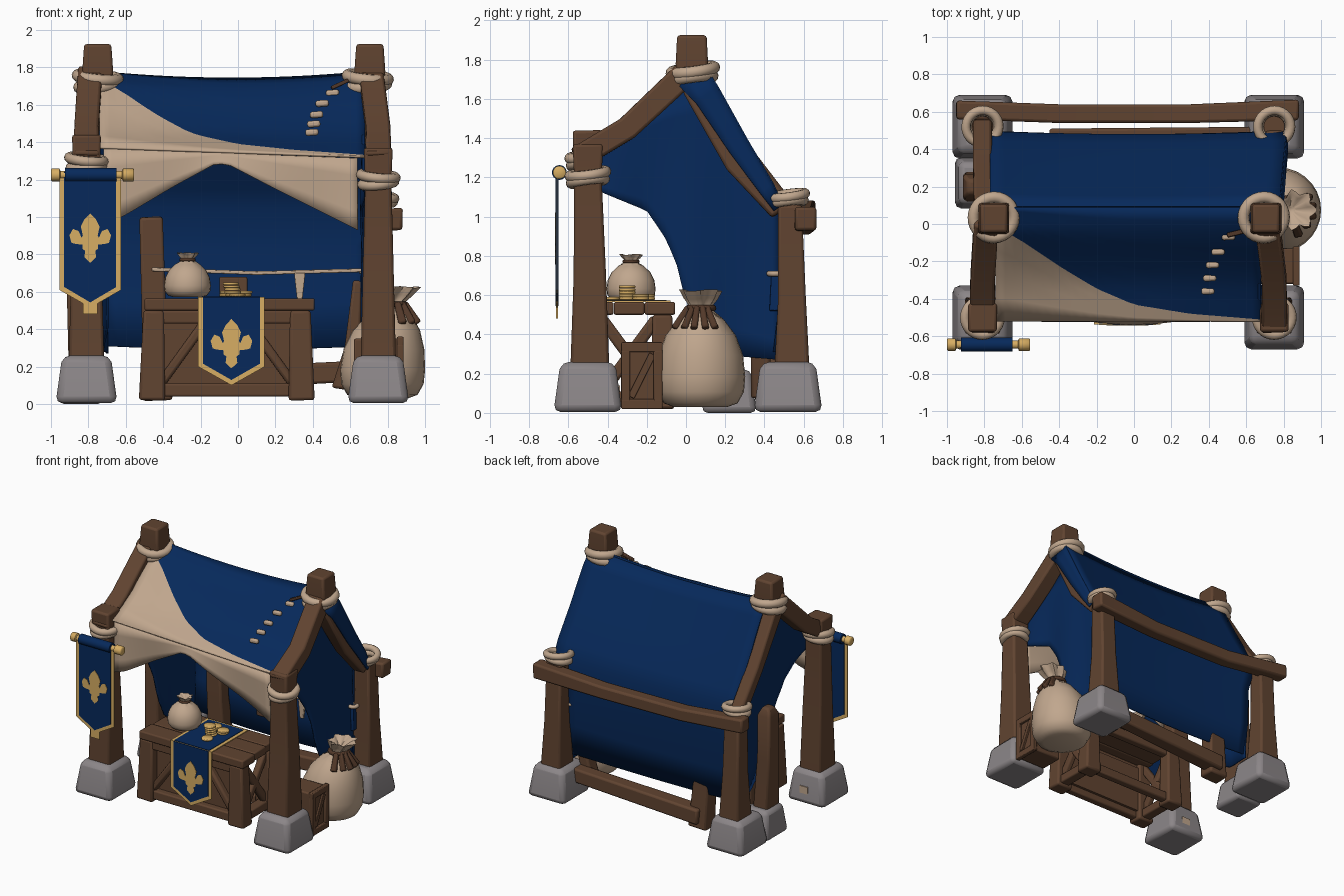
import bpy, bmesh, math, random
from mathutils import Vector, Matrix

random.seed(4)
if "Cube" in bpy.data.objects:
    bpy.data.objects.remove(bpy.data.objects["Cube"])

def material(name, *rgb):
    m = bpy.data.materials.new(name)
    m.use_nodes = True
    m.diffuse_color = (*rgb, 1)
    m.node_tree.nodes["Principled BSDF"].inputs["Base Color"].default_value = (*rgb, 1)
    return m

BLUE = material("royal blue cloth", .002, .022, .104)
CREAM = material("cream canvas", .53, .385, .27)
WOOD = material("brown wood", .118, .057, .03)
DARK = material("dark leather", .085, .04, .022)
STONE = material("grey stone", .26, .238, .246)
GOLD = material("pale gold", .68, .42, .125)

def finish(name, bm, *mats, bevel=0, thick=0, angle=40):
    mesh = bpy.data.meshes.new(name)
    bmesh.ops.recalc_face_normals(bm, faces=bm.faces)
    bm.to_mesh(mesh)
    bm.free()
    mesh.shade_smooth()
    mesh.set_sharp_from_angle(angle=math.radians(angle))
    ob = bpy.data.objects.new(name, mesh)
    bpy.context.collection.objects.link(ob)
    for m in mats:
        mesh.materials.append(m)
    if thick:
        mod = ob.modifiers.new("thickness", 'SOLIDIFY')
        mod.thickness, mod.offset = thick, 0
    if bevel:
        mod = ob.modifiers.new("soft edges", 'BEVEL')
        mod.width, mod.segments = bevel, 2
    return ob

def skin(bm, loops):
    for lo, hi in zip(loops, loops[1:]):
        for i in range(len(lo)):
            bm.faces.new((lo[i - 1], lo[i], hi[i], hi[i - 1]))
    bm.faces.new(loops[0])
    bm.faces.new(loops[-1])

def beam(name, rings, mat=WOOD, bevel=.015):
    """Loft of rectangles: each ring is (point, width, depth)."""
    bm = bmesh.new()
    d = (Vector(rings[-1][0]) - Vector(rings[0][0])).normalized()
    u = Vector((0, 1, 0)) if abs(d.x) > .6 else Vector((1, 0, 0))
    u = (u - d * u.dot(d)).normalized()
    skin(bm, [[bm.verts.new(Vector(p) + u * w / 2 * a + d.cross(u) * t / 2 * b)
               for a, b in ((-1, -1), (1, -1), (1, 1), (-1, 1))] for p, w, t in rings])
    return finish(name, bm, mat, bevel=bevel)

def box(name, lo, hi, mat=WOOD, bevel=.01):
    x, y, w, t = (lo[0] + hi[0]) / 2, (lo[1] + hi[1]) / 2, hi[0] - lo[0], hi[1] - lo[1]
    return beam(name, [((x, y, lo[2]), w, t), ((x, y, hi[2]), w, t)], mat, bevel)

def sheet(name, nu, nv, point, mats=(BLUE,), split=99):
    """Cloth grid from point(u, row); rows past the split take the second colour."""
    bm = bmesh.new()
    g = [[bm.verts.new(point(i / nu, j)) for i in range(nu + 1)] for j in range(nv + 1)]
    for j in range(nv):
        for i in range(nu):
            bm.faces.new((g[j][i], g[j][i + 1], g[j + 1][i + 1], g[j + 1][i])).material_index = int(j >= split)
    return finish(name, bm, *mats, thick=.012, angle=60)

def plate(name, pts, y, mat, t=.006):
    bm = bmesh.new()
    skin(bm, [[bm.verts.new((x, y + k, z)) for x, z in pts] for k in (0, t)])
    return finish(name, bm, mat, angle=20)

def lathe(name, profile, loc, mat, ruffle_from=99, n=28, lean=0):
    bm = bmesh.new()
    loops = [[] for p in profile]
    for k, (r, z) in enumerate(profile):
        amp = .16 if k >= ruffle_from else 0
        for a in (math.tau * i / n for i in range(n)):
            q = r * (1 + amp * math.cos(7 * a))
            p = Vector((q * math.cos(a) + lean * z ** 3, q * math.sin(a), z + amp * r * .3 * math.sin(3 * a)))
            loops[k].append(bm.verts.new(p + Vector(loc)))
    skin(bm, loops)
    return finish(name, bm, mat, angle=60)

def ring(name, loc, major, minor, mat=CREAM, tilt=(0, 0, 0)):
    bpy.ops.mesh.primitive_torus_add(location=loc, rotation=tilt, major_radius=major, minor_radius=minor,
                                     major_segments=28, minor_segments=10)
    bpy.context.object.name = name
    bpy.context.object.data.materials.append(mat)
    bpy.ops.object.shade_smooth()

def lashing(name, x, y, z, major, minor):
    for k in (-1, 1):
        ring(name, (x, y, z + k * minor * .7), major * (1 + .04 * k), minor, CREAM, (.13, .1 * k, 0))

def interp(table, t):
    for (a, va), (b, vb) in zip(table, table[1:]):
        if t <= b:
            return va + (vb - va) * max(0, (t - a) / (b - a))
    return table[-1][1]

# Frame: stones, posts, rafters and rope lashings on both sides
for side, x, xr, xt, top, inset in (("right", -.81, -.75, -.79, 1.44, 0), ("left", .75, .705, .71, 1.37, .055)):
    for end, y in (("front", -.5), ("back", .52)):
        beam(f"{end}_{side}_stone", [((x, y, .005), .33, .35), ((x, y, .22), .27, .29), ((x, y, .26), .24, .26)], STONE, .035)
    beam(f"front_{side}_post", [((x, -.49, .2), .19, .2), ((x, -.49, .7), .165, .165), ((x, -.5, 1.2), .14, .14), ((x, -.5, top), .155, .155)])
    beam(f"back_{side}_post", [((x, .54, .2), .18, .18), ((x, .54, .6), .14, .14), ((x, .53, 1.06), .13, .12)])
    beam(f"front_{side}_rafter", [((x, -.55, 1.3), .14, .12), ((x, -.3, 1.45), .13, .12), ((xt, .03, 1.76), .13, .13)])
    beam(f"back_{side}_rafter", [((xt, .03, 1.72 - inset), .13, .11), ((x, .3 - inset, 1.32 - inset), .1, .09), ((x, .53 - inset, 1.02), .1, .09)])
    beam(f"ridge_{side}_post", [((xr, .03, 1.64), .15, .15), ((xr, .03, 1.78), .165, .165), ((xr, .03, 1.925), .145, .15)])
    lashing(f"ridge_{side}_rope", xr - inset * .2, .035, 1.725, .105, .031)
    lashing(f"front_{side}_rope", x, -.5, 1.2 if x > 0 else 1.29, .09, .027)
    lashing(f"back_{side}_rope", x, .52, 1.09, .085, .025)
beam("back_beam", [((-.95, .61, 1.03), .1, .11), ((-.4, .59, .97), .1, .1), ((.3, .59, .96), .1, .1), ((.88, .61, .99), .11, .12)])
beam("lower_back_beam", [((-.45, .45, .12), .12, .12), ((.72, .47, .18), .1, .11)])
beam("inner_post", [((-.43, .42, .02), .16, .13), ((-.45, .39, .5), .13, .11), ((-.465, .39, 1), .125, .1)])
beam("short_side_stone", [((-.84, .22, 0), .24, .28), ((-.84, .22, .22), .19, .22)], STONE, .03)
beam("short_side_post", [((-.84, .2, .18), .13, .16), ((-.86, .2, .6), .11, .14), ((-.86, .2, .94), .11, .13), ((-.86, .2, 1), .06, .07)])
beam("curved_inner_post", [((.55, .38, .08), .1, .1), ((.61, .38, .3), .08, .1), ((.64, .38, .66), .05, .1)])
box("stone_patch", (-.83, -.346, .07), (-.76, -.336, .14), CREAM, 0)

# Front roof with a cream sweep along its eave, and the valance below it
edge = [(-.74, .16), (-.6, .29), (-.4, .51), (-.2, .71), (0, .85), (.3, .93), (.68, .98)]
drop = [(0, 0), (.2, .15), (.45, .5), (.65, .75), (1, 1)]
hem = [(-.7, .97), (-.62, 1), (-.35, 1.16), (-.12, 1.285), (-.05, 1.28), (.2, 1.15), (.64, .93)]
def front_roof(u, j):
    x = -.74 + 1.42 * u
    e = interp(edge, x)
    v = e * j / 8 if j <= 8 else e + (1 - e) * (j - 8) / 4
    return (x, .09 - .61 * v, 1.775 - (.405 + .05 * u) * interp(drop, v) - .14 * u * (1 - u) * (1 - v))
def valance(u, j):
    x, z, k = -.72 + 1.36 * u, 1.365 - .05 * u, j / 4
    return (x, -.515 + .02 * k * math.sin(9 * u), z + (interp(hem, x) - z) * k)
sheet("front_roof_cloth", 28, 12, front_roof, (BLUE, CREAM), 8)
sheet("front_valance", 30, 4, valance, (CREAM,))

# Back roof running down into the back wall, wrapped over the left rafter
back = [(.09, 1.77), (.16, 1.66), (.31, 1.39), (.44, 1.17), (.49, 1.06), (.49, .85), (.48, .55), (.45, .31)]
def back_cloth(u, j):
    left, right = (-.77, .77 + .013 * min(j, 3)) if j < 5 else (-.71, .7)
    sag = 4 * u * (1 - u)
    return (left + (right - left) * u, back[j][0] - .015 * sag, back[j][1] - .035 * sag * (1 if j < 3 else .5))
def wrap(u, j):
    k = u * (1 - .17 * j)
    return (.77 + .013 * min(j, 3) + .008 * u, back[j][0] - .13 * k, back[j][1] - .1 * k)
sheet("back_cloth", 20, 7, back_cloth)
sheet("rafter_wrap", 3, 4, wrap)

# Side curtains with a curved front edge
roofline = [(-.52, 1.32), (-.25, 1.48), (.08, 1.7), (.27, 1.39), (.48, 1.05)]
curve = [(-.52, 1.17), (-.42, 1.12), (-.2, 1.03), (-.11, .9), (-.05, .77), (0, .56), (.08, .4), (.25, .29), (.48, .27)]
for side, cx in (("right", -.71), ("left", .67)):
    def curtain(u, j):
        y = -.5 + .97 * u
        a, b = interp(roofline, y), interp(curve, y)
        return (cx + .012 * math.sin(14 * u) * j / 8, y, a + (b - a) * j / 8)
    sheet(f"{side}_curtain", 32, 8, curtain)

# Stitches and thong on the roof
for x, y, z in ((.395, -.36, 1.45), (.405, -.29, 1.495), (.42, -.22, 1.545), (.45, -.15, 1.605), (.505, -.07, 1.66)):
    beam("roof_stitch", [((x - .035, y, z), .035, .035), ((x + .035, y, z + .005), .03, .035)], CREAM, .012)
beam("roof_thong", [((.5, -.06, 1.69), .025, .02), ((.62, -.03, 1.745), .025, .02)], DARK, .005)

# Banners: pointed cloth with a border and a mirrored flower outline
half = [(0, 1), (.15, .84), (.24, .66), (.19, .44), (.22, .38), (.3, .55), (.44, .6), (.53, .44),
        (.48, .25), (.38, .22), (.2, .2), (.2, .1), (.13, .04), (.15, -.12), (0, -.26)]
def pennant(name, x, top, shoulder, tip, w, y, flower_z):
    def shape(i):
        return [(x - w + i, top), (x + w - i, top), (x + w - i, shoulder + i * .6), (x, tip + i * 1.1), (x - w + i, shoulder + i * .6)]
    plate(name + "_border", shape(0), y, GOLD)
    plate(name + "_field", shape(.026), y - .004, BLUE, .004)
    plate(name + "_back_field", shape(.026), y + .006, BLUE, .004)
    outline = half + [(-a, b) for a, b in half[-2:0:-1]]
    plate(name + "_flower", [(x + .21 * a, flower_z + .21 * b) for a, b in outline], y - .007, GOLD, .004)
pennant("hanging_banner", -.79, 1.24, .61, .515, .165, -.66, .81)
pennant("runner", -.035, .572, .2, .1, .178, -.537, .245)
box("banner_tail", (-.83, -.662, .48), (-.75, -.652, .57), GOLD, 0)
rod = [(.028, -1), (.034, -.995), (.034, -.955), (.022, -.95), (.022, -.62), (.034, -.615), (.034, -.56), (.028, -.555)]
for nm, prof, m in (("banner_rod", rod, GOLD), ("banner_roll", [(.038, -.925), (.038, -.65)], BLUE)):
    lathe(nm, prof, (0, 0, 0), m, n=14).matrix_world = Matrix.Translation((0, -.645, 1.225)) @ Matrix.Rotation(math.pi / 2, 4, 'Y')

# Counter: planks, legs, rails and braces, with the runner on top
for k in range(3):
    box("counter_plank", (-.5 + .01 * k, -.525 + .157 * k, .5), (.41 - .012 * k, -.369 + .157 * k, .565))
for x in (-.46, .34):
    for y, s in ((-.46, -1), (-.12, 1)):
        beam("counter_leg", [((x, y, .02), .14, .12), ((x * .98, y, .5), .11, .1)])
        beam("counter_end_brace", [((x, -.29 - s * .14, .1), .05, .06), ((x, -.29 + s * .14, .48), .05, .06)])
    box("counter_end_rail", (x - .04, -.46, .04), (x + .04, -.12, .11))
for y, s in ((-.47, -1), (-.12, 1)):
    box("counter_rail", (-.46, y - .03, .04), (.34, y + .03, .11))
    box("counter_top_rail", (-.46, y - .03, .43), (.34, y + .03, .5))
    beam("counter_front_brace", [((-.06 + s * .36, -.465, .1), .05, .06), ((-.06 + s * .1, -.465, .46), .05, .06)])
box("counter_panel", (-.44, -.45, .09), (.32, -.42, .46), WOOD, 0)
box("runner_top_border", (-.213, -.537, .566), (.143, -.08, .572), GOLD, 0)
box("runner_top", (-.187, -.53, .57), (.117, -.1, .576), BLUE, 0)
for x, y, n in ((-.02, -.3, 5), (.03, -.23, 2), (-.06, -.2, 2), (0, -.38, 1)):
    for k in range(n):
        x += random.uniform(-.006, .006)
        lathe("coin", [(.04, 0), (.043, .003), (.043, .011), (.04, .014)], (x, y, .576 + .015 * k), GOLD, n=14)

# Sacks: the same profile at two sizes, the large one leaning
body = [(.6, 0), (.83, .04), (.97, .16), (1, .32), (.95, .55), (.79, .76), (.52, .93), (.27, 1.02),
        (.24, 1.08), (.34, 1.15), (.43, 1.24), (.32, 1.22), (.1, 1.12)]
for nm, x, y, z, r, h, lean in (("large_sack", .772, .075, .03, .227, .48, .45), ("small_sack", -.27, -.28, .572, .125, .19, 0)):
    lathe(nm, [(a * r, b * h) for a, b in body], (x, y, z), CREAM, 7, 28, lean)
    ring(nm + "_tie", (x + lean * (1.05 * h) ** 3, y, z + 1.05 * h), r * .28, r * .07, DARK)
for dx, dy in ((.1, -.08), (.13, -.03), (.13, .03), (.11, .08), (.05, -.13)):
    beam("large_sack_tassel", [((.83 + dx * .45, .07 + dy * .45, .54), .035, .03), ((.83 + dx, .07 + dy, .43), .045, .035)], DARK, .01)

# Side crate with a framed end
box("side_crate", (.62, -.32, .03), (.865, -.13, .35))
for y0, y1, z0, z1 in ((-.33, -.12, .02, .07), (-.33, -.12, .31, .36), (-.33, -.285, .06, .32), (-.165, -.12, .06, .32)):
    box("side_crate_frame", (.85, y0, z0), (.885, y1, z1), WOOD, .006)
beam("side_crate_brace", [((.87, -.28, .08), .02, .035), ((.87, -.17, .3), .02, .035)], WOOD, .004)

# Things hung inside and the tied curtain corner
beam("inner_rope", [((-.46, .34, .72), .02, .02), ((.1, .34, .7), .02, .02), ((.66, .36, .715), .02, .02)], CREAM, .005)
beam("hung_cloth", [((.33, .33, .56), .03, .02), ((.33, .33, .7), .06, .02)], CREAM, .005)
box("back_board", (-.1, .37, .45), (.05, .41, .68))
ring("curtain_knot", (.69, .455, .71), .03, .015)
beam("curtain_tail", [((.7, .455, .52), .02, .06), ((.69, .455, .71), .03, .04)], BLUE, .005)
